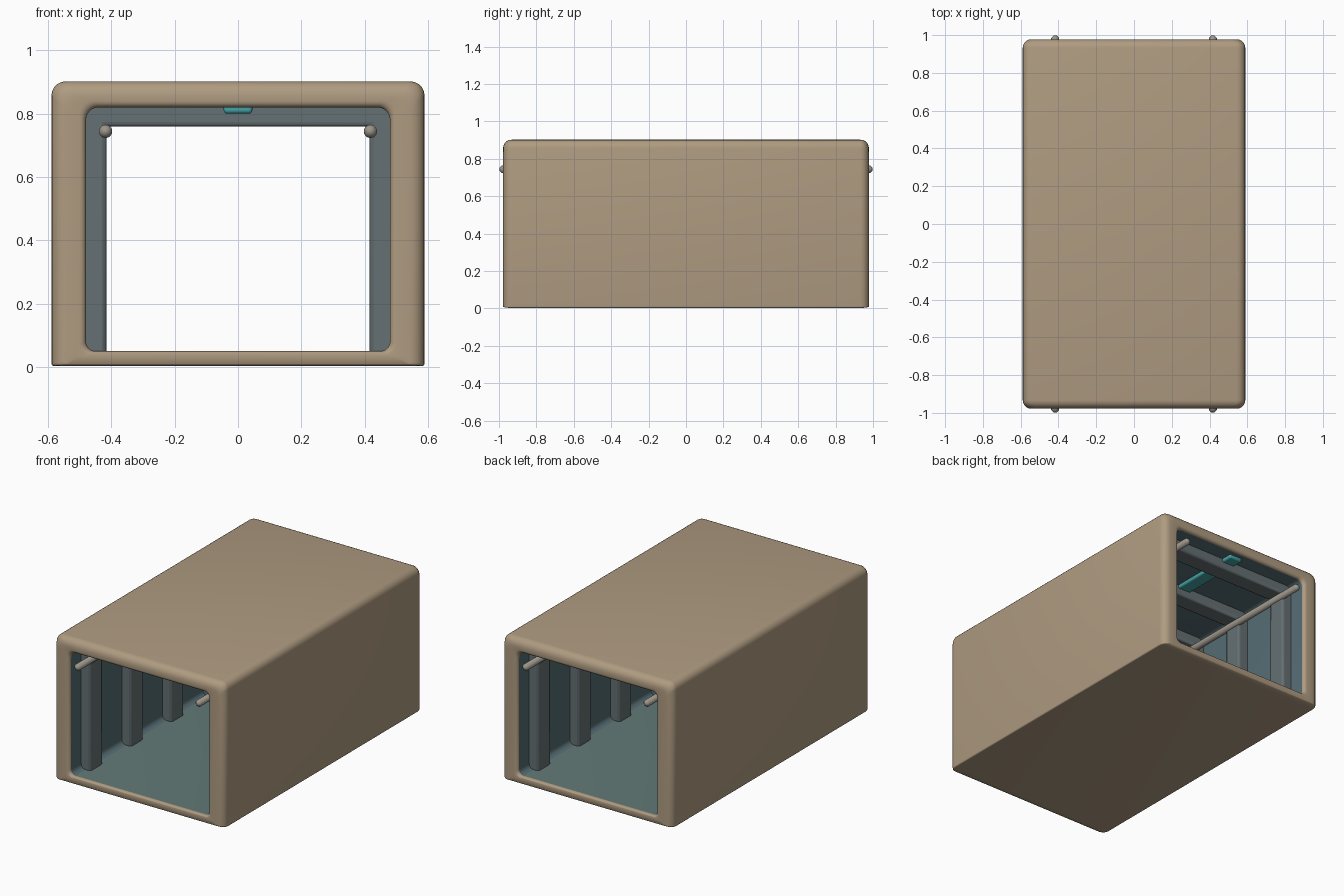
import bpy, bmesh, math

if "Cube" in bpy.data.objects:
    bpy.data.objects.remove(bpy.data.objects["Cube"])

def material(name, rgb):
    m = bpy.data.materials.new(name)
    m.diffuse_color = (*rgb, 1)
    m.use_nodes = True
    m.node_tree.nodes["Principled BSDF"].inputs["Base Color"].default_value = m.diffuse_color
    return m

TAN = material("sand_shell", (0.43, 0.33, 0.22))
TEAL = material("dark_teal_lining", (0.09, 0.15, 0.17))
FLOOR = material("teal_floor", (0.12, 0.19, 0.18))
RIB = material("rib_grey", (0.13, 0.16, 0.17))
PIPE = material("pipe_grey", (0.33, 0.30, 0.25))
LIGHT = material("cyan_light", (0.06, 0.36, 0.38))

def finish(name, bm, mats, angle=40, bevel=0):
    bmesh.ops.recalc_face_normals(bm, faces=bm.faces)
    me = bpy.data.meshes.new(name)
    bm.to_mesh(me)
    bm.free()
    ob = bpy.data.objects.new(name, me)
    bpy.context.collection.objects.link(ob)
    for m in mats:
        me.materials.append(m)
    if bevel:
        b = ob.modifiers.new("soft_edges", 'BEVEL')
        b.width, b.segments = bevel, 3
    bpy.ops.object.select_all(action='DESELECT')
    bpy.context.view_layer.objects.active = ob
    ob.select_set(True)
    bpy.ops.object.shade_smooth_by_angle(angle=math.radians(angle))
    return ob

def ring(bm, y, w, z0, z1, r_top, r_bot, n=5):
    # rounded rectangle cross-section at depth y
    verts = []
    corners = [(w - r_bot, z0 + r_bot, r_bot, -90), (w - r_top, z1 - r_top, r_top, 0),
               (r_top - w, z1 - r_top, r_top, 90), (r_bot - w, z0 + r_bot, r_bot, 180)]
    for cx, cz, r, start in corners:
        for i in range(n + 1):
            a = math.radians(start + 90 * i / n)
            verts.append(bm.verts.new((cx + r * math.cos(a), y, cz + r * math.sin(a))))
    return verts

# shell: a closed loop of cross-sections, outside then back through the opening
Y, R, r = 0.978, 0.045, 0.02
half = []
for i in range(6):       # rounded inner lip, from lining to front face
    a = math.radians(18 * i)
    k = r * (1 - math.sin(a))
    half.append((-Y + r * (1 - math.sin(a)), 0.48 + r * (1 - math.cos(a)),
                 0.05 - 0.4 * r * (1 - math.cos(a)), 0.82 + r * (1 - math.cos(a)), 0.04, 0.03))
for i in range(6):       # rounded outer rim, square along the base
    a = math.radians(18 * i)
    d = R * (1 - math.sin(a))
    half.append((-Y + R * (1 - math.cos(a)), 0.589 - d, 0.003 + 0.15 * d, 0.902 - d, 0.045, 0.008))
sections = half + [(-s[0], *s[1:]) for s in reversed(half)]
bm = bmesh.new()
rings = [ring(bm, *s) for s in sections]
for i in range(len(rings)):
    a, b = rings[i], rings[(i + 1) % len(rings)]
    for j in range(len(a)):
        k = (j + 1) % len(a)
        f = bm.faces.new((a[j], a[k], b[k], b[j]))
        if i == len(rings) - 1:
            f.material_index = 2 if j == len(a) - 1 else 1
finish("tunnel_shell", bm, [TAN, TEAL, FLOOR])

# arched ribs along the walls and ceiling
profile = [(-0.50, 0.04), (-0.50, 0.84), (0.50, 0.84), (0.50, 0.04),
           (0.415, 0.04), (0.415, 0.76), (-0.415, 0.76), (-0.415, 0.04)]
for i in range(5):
    y = -0.8 + 0.4 * i
    bm = bmesh.new()
    face = bm.faces.new([bm.verts.new((x, y - 0.06, z)) for x, z in profile])
    ext = bmesh.ops.extrude_face_region(bm, geom=[face])
    moved = [v for v in ext["geom"] if isinstance(v, bmesh.types.BMVert)]
    bmesh.ops.translate(bm, verts=moved, vec=(0, 0.12, 0))
    finish(f"rib_{i + 1}", bm, [RIB], bevel=0.014)

# long pipes in the upper corners, with tapered ends
for side, name in ((-1, "left_pipe"), (1, "right_pipe")):
    bm = bmesh.new()
    loops = []
    for y, rad in ((-0.998, 0.008), (-0.985, 0.021), (0.985, 0.021), (0.998, 0.008)):
        loops.append([bm.verts.new((side * 0.418 + rad * math.cos(t * math.pi / 8), y,
                                    0.744 + rad * math.sin(t * math.pi / 8))) for t in range(16)])
    for a, b in zip(loops, loops[1:]):
        for j in range(16):
            bm.faces.new((a[j], a[(j + 1) % 16], b[(j + 1) % 16], b[j]))
    bm.faces.new(loops[0])
    bm.faces.new(loops[-1])
    finish(name, bm, [PIPE], angle=60)

# ceiling light strip
bm = bmesh.new()
bmesh.ops.create_cube(bm, size=1)
for v in bm.verts:
    v.co.x *= 0.09
    v.co.y *= 1.86
    v.co.z = 0.815 + v.co.z * 0.03
finish("ceiling_light", bm, [LIGHT], bevel=0.01)
